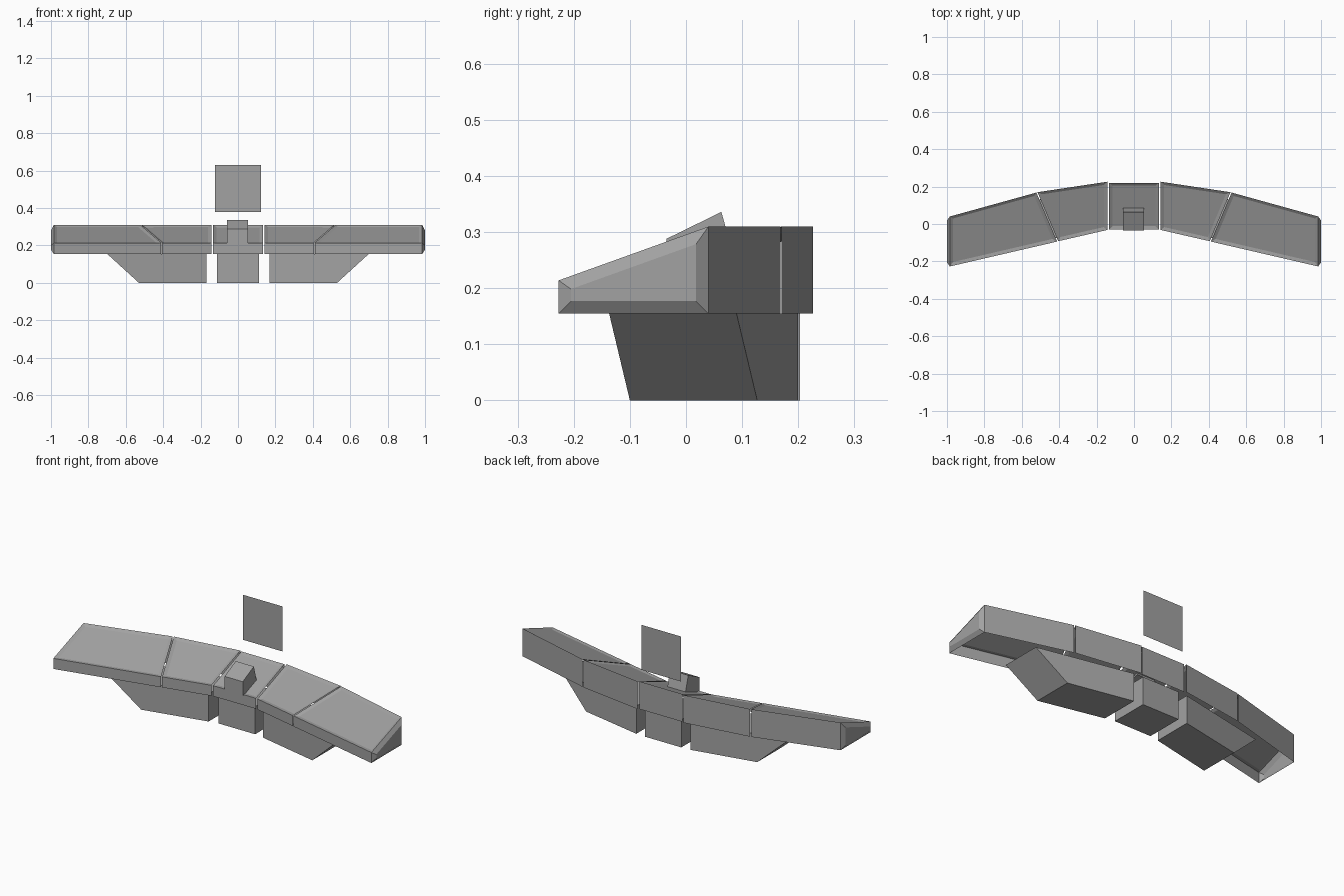
import bpy
import bmesh

cube = bpy.data.objects.get("Cube")
if cube:
    bpy.data.objects.remove(cube, do_unlink=True)

grey = bpy.data.materials.new("mid grey")
grey.use_nodes = True
colour = (0.36, 0.36, 0.36, 1)
grey.diffuse_color = colour
grey.node_tree.nodes["Principled BSDF"].inputs["Base Color"].default_value = colour

BASE, FRONT_TOP, BACK_TOP = 0.155, 0.214, 0.31


def finish(name, bm, mirror=False):
    mesh = bpy.data.meshes.new(name)
    bm.to_mesh(mesh)
    bm.free()
    mesh.materials.append(grey)
    obj = bpy.data.objects.new(name, mesh)
    bpy.context.collection.objects.link(obj)
    if mirror:
        obj.modifiers.new("both sides", 'MIRROR').use_axis[0] = True
    return obj


def console_section(name, plan, mirror=True, end_cap=False):
    """Open-bottomed sloping desk; plan = front inner, front outer, back outer, back inner."""
    bm = bmesh.new()
    low = [bm.verts.new((x, y, BASE)) for x, y in plan]
    tops = (FRONT_TOP, FRONT_TOP, BACK_TOP, BACK_TOP)
    high = [bm.verts.new((x, y, z)) for (x, y), z in zip(plan, tops)]

    def wall(i, j):
        return bm.faces.new((low[i], low[j], high[j], high[i]))

    wall(0, 1)
    wall(2, 3)
    top = bm.faces.new(high)
    cap = wall(1, 2) if end_cap else None
    bm.normal_update()
    # Sunken work surface with a narrow rim
    bmesh.ops.inset_individual(bm, faces=[top], thickness=0.018, depth=-0.007,
                               use_even_offset=True)
    # Raised, bevelled end panel
    if cap:
        bmesh.ops.inset_individual(bm, faces=[cap], thickness=0.022, depth=0.015,
                                   use_even_offset=True)
    return finish(name, bm, mirror)


def hexahedron(name, bottom, top, mirror=False):
    """Closed block between two matching loops of points."""
    bm = bmesh.new()
    a = [bm.verts.new(p) for p in bottom]
    b = [bm.verts.new(p) for p in top]
    bm.faces.new(a[::-1])
    bm.faces.new(b)
    n = len(a)
    for i in range(n):
        j = (i + 1) % n
        bm.faces.new((a[i], a[j], b[j], b[i]))
    bmesh.ops.recalc_face_normals(bm, faces=bm.faces)
    return finish(name, bm, mirror)


# Curved desk, in five sections
console_section("centre_console",
                [(-0.133, -0.03), (0.133, -0.03), (0.133, 0.22), (-0.133, 0.22)],
                mirror=False)
console_section("middle_consoles",
                [(0.143, -0.032), (0.405, -0.092), (0.516, 0.17), (0.143, 0.226)])
console_section("outer_consoles",
                [(0.411, -0.094), (0.985, -0.227), (0.985, 0.04), (0.522, 0.168)],
                end_cap=True)

# Supports under the desk
hexahedron("side_supports",
           [(0.168, -0.02, 0), (0.53, -0.1, 0), (0.53, 0.127, 0), (0.168, 0.2, 0)],
           [(0.168, -0.02, BASE), (0.70, -0.137, BASE),
            (0.70, 0.09, BASE), (0.168, 0.2, BASE)], mirror=True)
centre = [(-0.113, -0.01), (0.113, -0.01), (0.113, 0.203), (-0.113, 0.203)]
hexahedron("centre_support", [(x, y, 0) for x, y in centre],
           [(x, y, BASE) for x, y in centre])

# Wedge-topped control box on the centre console
side = [(-0.035, 0.208), (0.09, 0.24), (0.063, 0.336), (-0.035, 0.288)]
hexahedron("control_box", [(-0.058, y, z) for y, z in side],
           [(0.054, y, z) for y, z in side])

# Floating display sheet
bm = bmesh.new()
bm.faces.new([bm.verts.new((x, 0.22, z)) for x, z in
              ((-0.123, 0.378), (0.123, 0.378), (0.123, 0.63), (-0.123, 0.63))])
finish("display_screen", bm)
